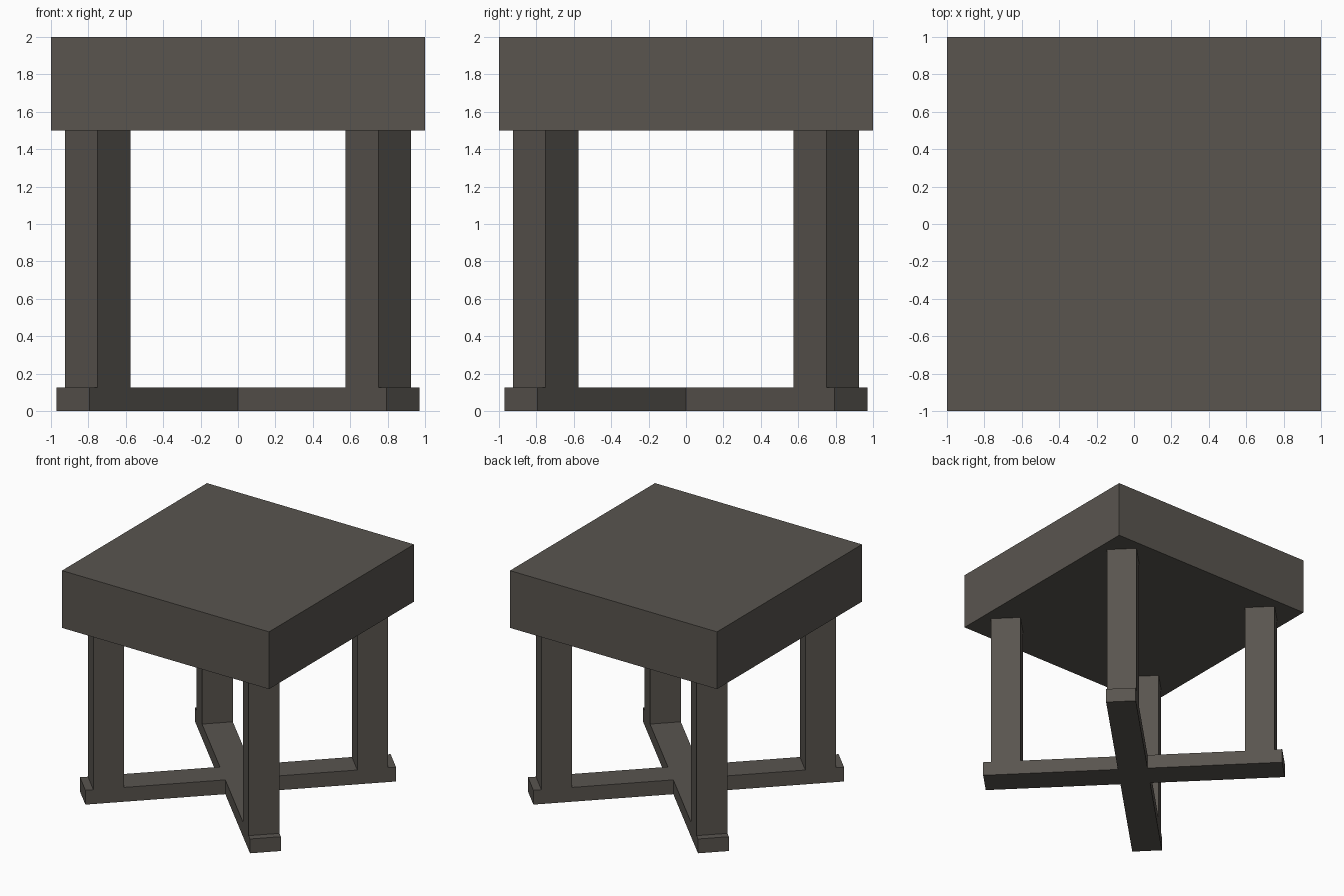
import bpy, bmesh, math
from mathutils import Matrix

if "Cube" in bpy.data.objects:
    bpy.data.objects.remove(bpy.data.objects["Cube"])

SIDE = 0.2475      # thickness of legs and braces
BRACE = 1.248      # half length of each brace
FOOT = 0.125       # brace height
APRON = 1.5        # underside of the top

wood = bpy.data.materials.new("dark_wood")
wood.diffuse_color = (0.1, 0.09, 0.078, 1)
wood.use_nodes = True
wood.node_tree.nodes["Principled BSDF"].inputs["Base Color"].default_value = wood.diffuse_color


def finish(name, bm):
    bmesh.ops.recalc_face_normals(bm, faces=bm.faces)
    mesh = bpy.data.meshes.new(name)
    bm.to_mesh(mesh)
    bm.free()
    mesh.materials.append(wood)
    obj = bpy.data.objects.new(name, mesh)
    bpy.context.collection.objects.link(obj)


def box(name, size, center, turn=0):
    bm = bmesh.new()
    mat = (Matrix.Translation(center) @ Matrix.Rotation(turn, 4, 'Z')
           @ Matrix.Diagonal((*size, 1)))
    bmesh.ops.create_cube(bm, size=1, matrix=mat)
    finish(name, bm)


# Thick square top
box("table_top", (2, 2, 2 - APRON), (0, 0, (2 + APRON) / 2))

# Four square legs, turned to face the corners
for sx, x in (("left", -0.75), ("right", 0.75)):
    for sy, y in (("front", -0.75), ("back", 0.75)):
        box(f"{sy}_{sx}_leg", (SIDE, SIDE, APRON - FOOT),
            (x, y, (APRON + FOOT) / 2), math.pi / 4)

# Diagonal floor cross: one arm outline repeated four times, then extruded
h = SIDE / 2
bm = bmesh.new()
verts = []
for i in range(4):
    turn = Matrix.Rotation(math.pi / 4 + i * math.pi / 2, 3, 'Z')
    for x, y in ((BRACE, -h), (BRACE, h), (h, h)):
        v = bm.verts.new((x, y, 0))
        v.co = turn @ v.co
        verts.append(v)
face = bm.faces.new(verts)
top = bmesh.ops.extrude_face_region(bm, geom=[face], use_keep_orig=True)
bmesh.ops.translate(bm, vec=(0, 0, FOOT),
                    verts=[g for g in top["geom"] if isinstance(g, bmesh.types.BMVert)])
finish("floor_cross", bm)
